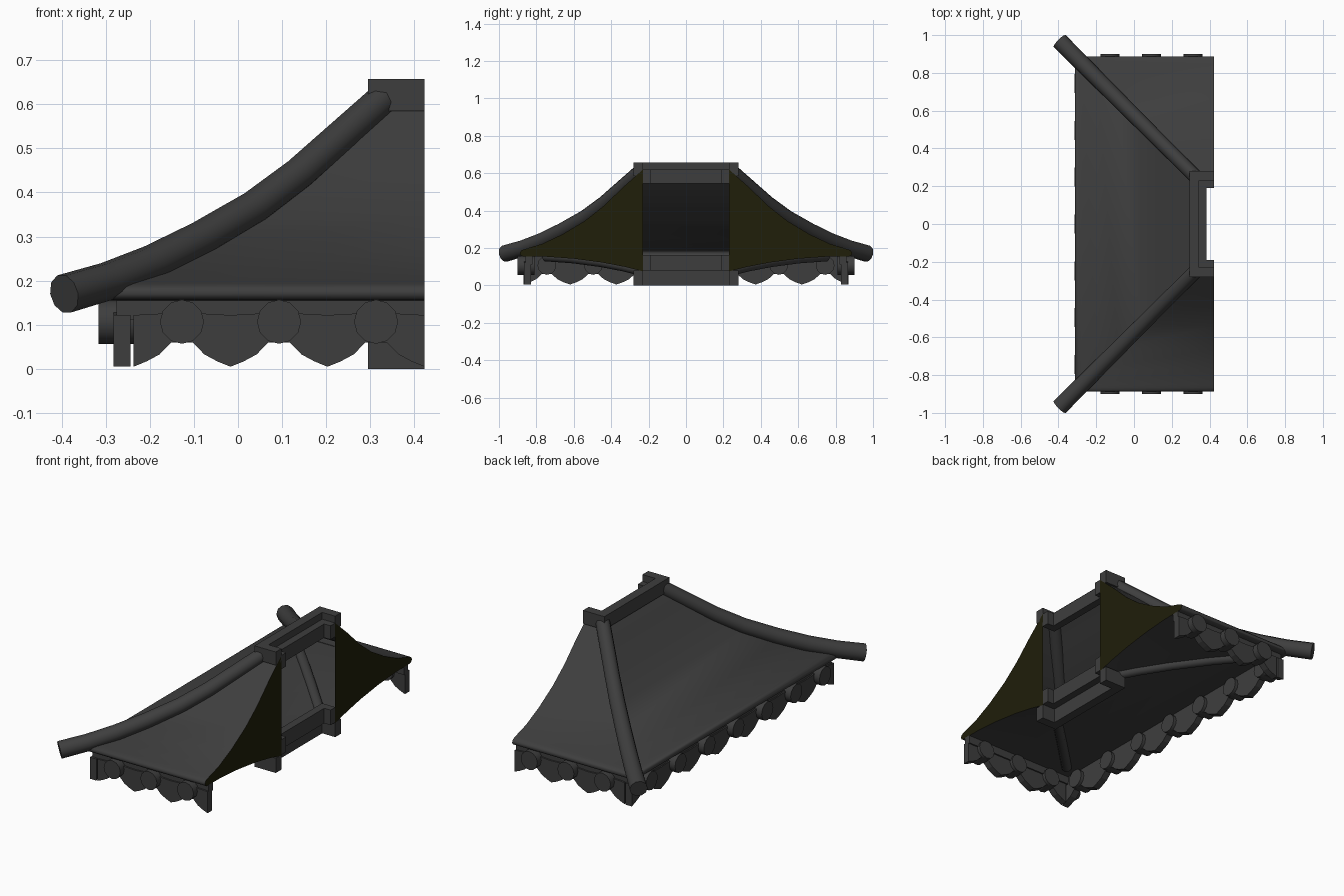
import bpy, bmesh
from mathutils import Vector

cube = bpy.data.objects.get("Cube")
if cube:
    bpy.data.objects.remove(cube)


def material(name, rgb):
    m = bpy.data.materials.new(name)
    m.use_nodes = True
    m.diffuse_color = (*rgb, 1)
    m.node_tree.nodes["Principled BSDF"].inputs["Base Color"].default_value = (*rgb, 1)
    return m


GREY = material("dark grey tile", (0.048, 0.048, 0.048))
OLIVE = material("dark olive infill", (0.014, 0.013, 0.003))
CENTRE = 0.575  # x of the full roof's middle axis
CUT = 0.423     # x of the cut plane


def finish(name, bm, mats=(GREY,), smooth=False):
    bmesh.ops.recalc_face_normals(bm, faces=bm.faces)
    mesh = bpy.data.meshes.new(name)
    bm.to_mesh(mesh)
    bm.free()
    for m in mats:
        mesh.materials.append(m)
    ob = bpy.data.objects.new(name, mesh)
    bpy.context.collection.objects.link(ob)
    if smooth:
        bpy.ops.object.select_all(action='DESELECT')
        ob.select_set(True)
        bpy.context.view_layer.objects.active = ob
        bpy.ops.object.shade_smooth_by_angle(angle=0.72)
    return ob


def u_path(r, z):
    """Three-sided path around the roof at distance r from the middle axis."""
    w = CENTRE - r
    return [(CUT, -r, z), (w, -r, z), (w, r, z), (CUT, r, z)]


def prism(bm, base, shift):
    """Solid made by sweeping a flat outline along a vector."""
    face = bm.faces.new([bm.verts.new(p) for p in base])
    top = bmesh.ops.extrude_face_region(bm, geom=[face], use_keep_orig=True)
    bmesh.ops.translate(bm, vec=shift, verts=[v for v in top["geom"] if isinstance(v, bmesh.types.BMVert)])


def u_beam(name, outer, inner, x_out, x_in, low, high):
    bm = bmesh.new()
    outline = [(CUT, -outer), (x_out, -outer), (x_out, outer), (CUT, outer),
               (CUT, inner), (x_in, inner), (x_in, -inner), (CUT, -inner)]
    prism(bm, [(x, y, low) for x, y in outline], Vector((0, 0, high - low)))
    return finish(name, bm)


# Roof shell: upper slope, rounded eave and underside, with olive cut ends
upper = [(.23, .62), (.34, .522), (.44, .425), (.54, .346), (.66, .274), (.77, .222), (.85, .198),
         (.866, .193), (.88, .187), (.887, .178), (.888, .17), (.884, .161), (.874, .156)]
under = [(.86, .155), (.75, .154), (.6, .143), (.45, .123), (.33, .1), (.23, .075)]
bm = bmesh.new()
rows = [[bm.verts.new(p) for p in u_path(r, z)] for r, z in upper + under]
for a, b in zip(rows, rows[1:]):
    for i in range(3):
        bm.faces.new((a[i], a[i + 1], b[i + 1], b[i]))
for end in (0, 3):
    bm.faces.new([row[end] for row in rows]).material_index = 1
finish("roof_shell", bm, (GREY, OLIVE), True)


# Hip ridges above and hip ribs below, at both corners
def hip(name, side, path, thick, thin):
    curve = bpy.data.curves.new(name, 'CURVE')
    curve.dimensions = '3D'
    curve.bevel_depth = 1
    curve.bevel_resolution = 3
    curve.use_fill_caps = True
    spline = curve.splines.new('POLY')
    spline.points.add(len(path) - 1)
    for i, (p, (r, z)) in enumerate(zip(spline.points, path)):
        p.co = (CENTRE - r, side * r, z, 1)
        p.radius = thick + (thin - thick) * i / (len(path) - 1)
    curve.materials.append(GREY)
    ob = bpy.data.objects.new(name, curve)
    bpy.context.collection.objects.link(ob)
    bpy.ops.object.select_all(action='DESELECT')
    ob.select_set(True)
    bpy.context.view_layer.objects.active = ob
    bpy.ops.object.convert(target='MESH')
    bpy.ops.object.shade_smooth_by_angle(angle=0.7)


ridge = [(.969, .17), (.87, .199), (.77, .239), (.66, .294), (.54, .364), (.44, .439), (.25, .608)]
for side, label in ((-1, "front"), (1, "back")):
    hip(label + "_hip_ridge", side, ridge, .045, .037)
    hip(label + "_hip_rib", side, under[1:], .026, .026)

# Ring beams around the top and the bottom of the opening
u_beam("top_outer_beam", .28, .23, .295, .345, .585, .657)
u_beam("top_inner_beam", .232, .19, .343, .385, .545, .62)
u_beam("bottom_outer_beam", .28, .23, .295, .345, 0, .08)
u_beam("bottom_inner_beam", .232, .19, .343, .385, .08, .162)
u_beam("eave_board", .857, .82, CENTRE - .85, CENTRE - .82, .112, .157)


# Eave tiles: pointed drip plates with round end caps between them
def eave_tiles(name, place, tips, pitch):
    """place(u, r, z) maps position along the eave and distance out."""
    half = [(0, .005), (.27, .017), (.54, .033), (.78, .06), (1, .06), (1, .135), (.5, .125), (0, .122)]
    drop = Vector(place(0, .866, 0)) - Vector(place(0, .828, 0))
    bm = bmesh.new()
    for k, tip in enumerate(tips):
        for s in (-1, 1):
            if (k == 0 and s < 0) or (k == len(tips) - 1 and s > 0):
                continue
            prism(bm, [place(tip + s * f * pitch / 2, .828, z) for f, z in half], drop)
    finish(name + "_drip_plates", bm)
    bm = bmesh.new()
    out = Vector(place(0, .9, 0)) - Vector(place(0, .81, 0))
    for tip in tips[:-1]:
        ring = bmesh.ops.create_circle(bm, cap_ends=True, segments=12, radius=.05)["verts"]
        for v in ring:
            v.co = place(tip + pitch / 2 + v.co.x, .81, .107 + v.co.y)
        top = bmesh.ops.extrude_face_region(bm, geom=[ring[0].link_faces[0]], use_keep_orig=True)
        bmesh.ops.translate(bm, vec=out, verts=[v for v in top["geom"] if isinstance(v, bmesh.types.BMVert)])
    finish(name + "_round_caps", bm, smooth=True)


short = [CUT - .22 * k for k in (3, 2, 1, 0)]
eave_tiles("front", lambda u, r, z: (u, -r, z), short, .22)
eave_tiles("back", lambda u, r, z: (u, r, z), short, .22)
eave_tiles("right_side", lambda u, r, z: (CENTRE - r + .009, u, z), [.248 * (k - 3.5) for k in range(8)], .248)
